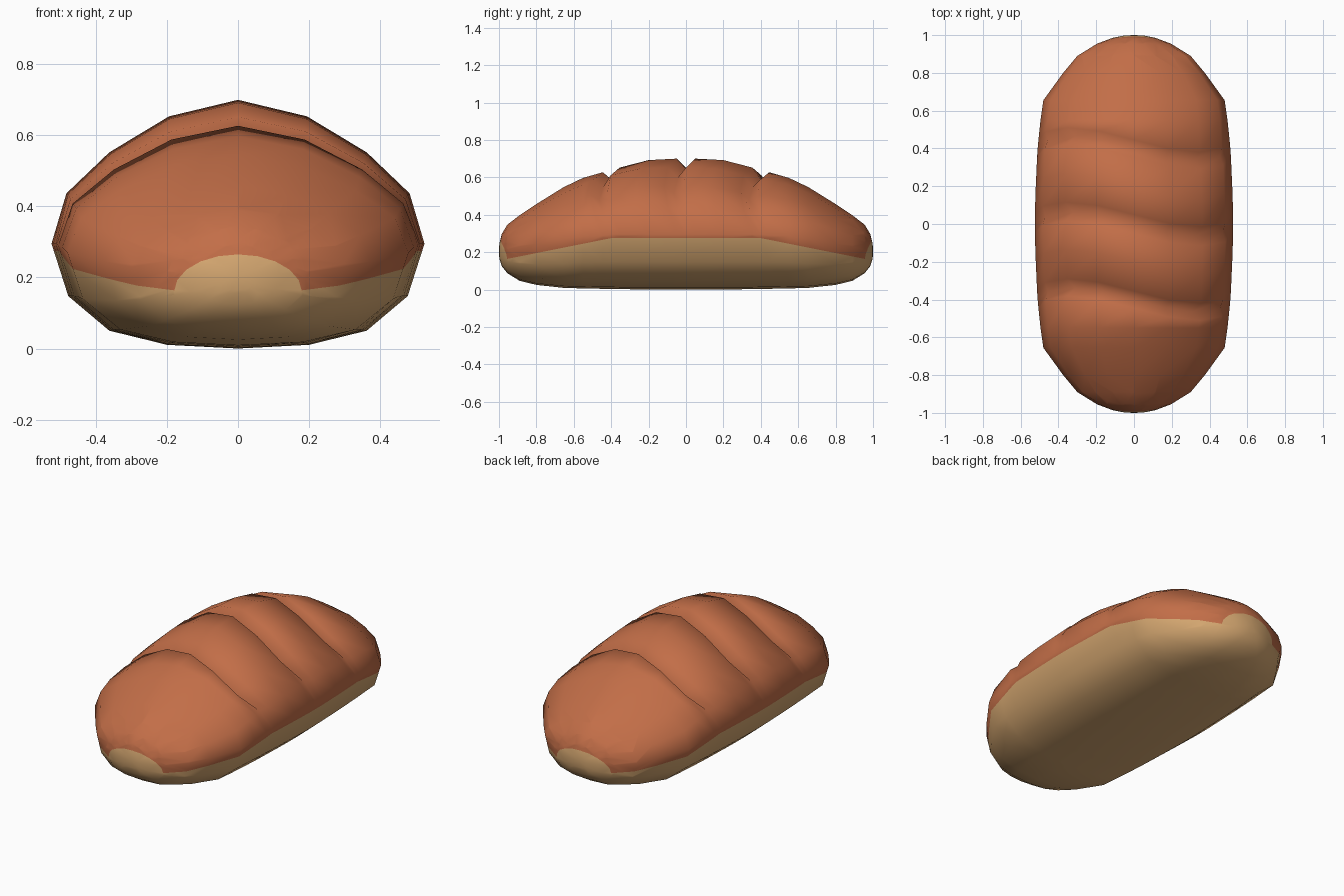
import bpy, bmesh, math
from mathutils import Vector

if "Cube" in bpy.data.objects:
    bpy.data.objects.remove(bpy.data.objects["Cube"])

# half cross-section, top to bottom: fraction of half width, fraction of height
SECTION = [(0, 1), (.37, .885), (.69, .635), (.92, .35), (1, 0),
           (.91, -.50), (.69, -.83), (.38, -.965), (0, -1)]
# loaf rings for y >= 0: y, half width, top, bottom, height of widest point, slash?
HALF = [(0, .525, .705, .005, .30, 1), (.05, .525, .705, .005, .30, 0),
        (.2, .52, .697, .006, .30, 0), (.355, .513, .657, .007, .30, 0),
        (.4, .51, .648, .008, .30, 1), (.445, .506, .632, .009, .295, 0),
        (.55, .495, .602, .011, .29, 0), (.655, .48, .552, .014, .275, 0),
        (.80, .375, .462, .03, .25, 0), (.89, .30, .402, .052, .235, 0),
        (.955, .195, .352, .092, .22, 0), (.985, .115, .302, .13, .215, 0),
        (.998, .05, .25, .17, .21, 0)]
RINGS = [(-r[0],) + r[1:] for r in HALF[:0:-1]] + HALF
FULL = SECTION + [(-x, z) for x, z in SECTION[-2:0:-1]]
SLASH_DEPTH = {0: .055, .37: .06, .69: .055, .92: .015}


def ring_point(ring, fx, fz):
    y, w, top, bot, mid, slash = ring
    x = fx * w
    z = mid + fz * ((top - mid) if fz > 0 else (mid - bot))
    if fz > 0:
        if slash:                                   # press the slash inwards
            d = SLASH_DEPTH[abs(fx)]
            n = Vector((fx, 0, fz)).normalized()
            x, z = x - d * n.x, z - d * n.z
        if abs(y) < .5:                             # slant the slashes
            skew = .065 * math.sin(max(-1, min(1, x / .36)) * math.pi / 2)
            y -= skew * min(1, fz * 2)
    return (x, y, z)


def material(name, rgb):
    m = bpy.data.materials.new(name)
    m.diffuse_color = (*rgb, 1)
    m.use_nodes = True
    m.node_tree.nodes["Principled BSDF"].inputs["Base Color"].default_value = m.diffuse_color
    return m


# loaf body
bm = bmesh.new()
loops = [[bm.verts.new(ring_point(r, *p)) for p in FULL] for r in RINGS]
n = len(FULL)
for a, b in zip(loops, loops[1:]):
    for i in range(n):
        j = (i + 1) % n
        bm.faces.new((a[i], a[j], b[j], b[i]))
for loop, y in ((loops[0], -1), (loops[-1], 1)):    # rounded tips
    tip = bm.verts.new((0, y, .21))
    for i in range(n):
        bm.faces.new((loop[i], loop[(i + 1) % n], tip))
bmesh.ops.recalc_face_normals(bm, faces=bm.faces)


def cut(co, no, keep):
    faces = [f for f in bm.faces if keep(f.calc_center_median())]
    geom = list({e for f in faces for e in f.edges} | {v for f in faces for v in f.verts}) + faces
    bmesh.ops.bisect_plane(bm, geom=geom, plane_co=co, plane_no=no, dist=1e-5)


# crust line: level in the middle, dropping towards both ends
cut((0, 0, .28), (0, 0, 1), lambda c: abs(c.y) < .46)
for s in (-1, 1):
    cut((0, .4 * s, .28), (0, .2 * s, 1), lambda c: c.y * s > .35)

# pale rounded patch on each end
ARCH = [(.18 * math.cos(math.pi * k / 10), .165 + .105 * math.sin(math.pi * k / 10))
        for k in range(11)]
EDGES = []
for (x0, z0), (x1, z1) in zip(ARCH, ARCH[1:]):
    no = Vector((z1 - z0, 0, x0 - x1)).normalized()
    EDGES.append((Vector((x0, 0, z0)), no))
    cut((x0, 0, z0), no, lambda c: abs(c.y) > .89 and c.z > .14)

for f in bm.faces:
    f.smooth = True
    c = f.calc_center_median()
    below = c.z < .28 - .2 * max(0, abs(c.y) - .4)
    patch = abs(c.y) > .85 and all((Vector((c.x, 0, c.z)) - p).dot(no) * (1 if no.z > 0 else -1) < 0
                                   for p, no in EDGES)
    f.material_index = 1 if below or patch else 0

mesh = bpy.data.meshes.new("bread_loaf")
bm.to_mesh(mesh)
bm.free()
mesh.materials.append(material("baked crust brown", (.54, .155, .064)))
mesh.materials.append(material("pale dough tan", (.67, .39, .165)))
loaf = bpy.data.objects.new("bread_loaf", mesh)
bpy.context.collection.objects.link(loaf)
loaf.location.z = -min(v.co.z for v in mesh.vertices)
